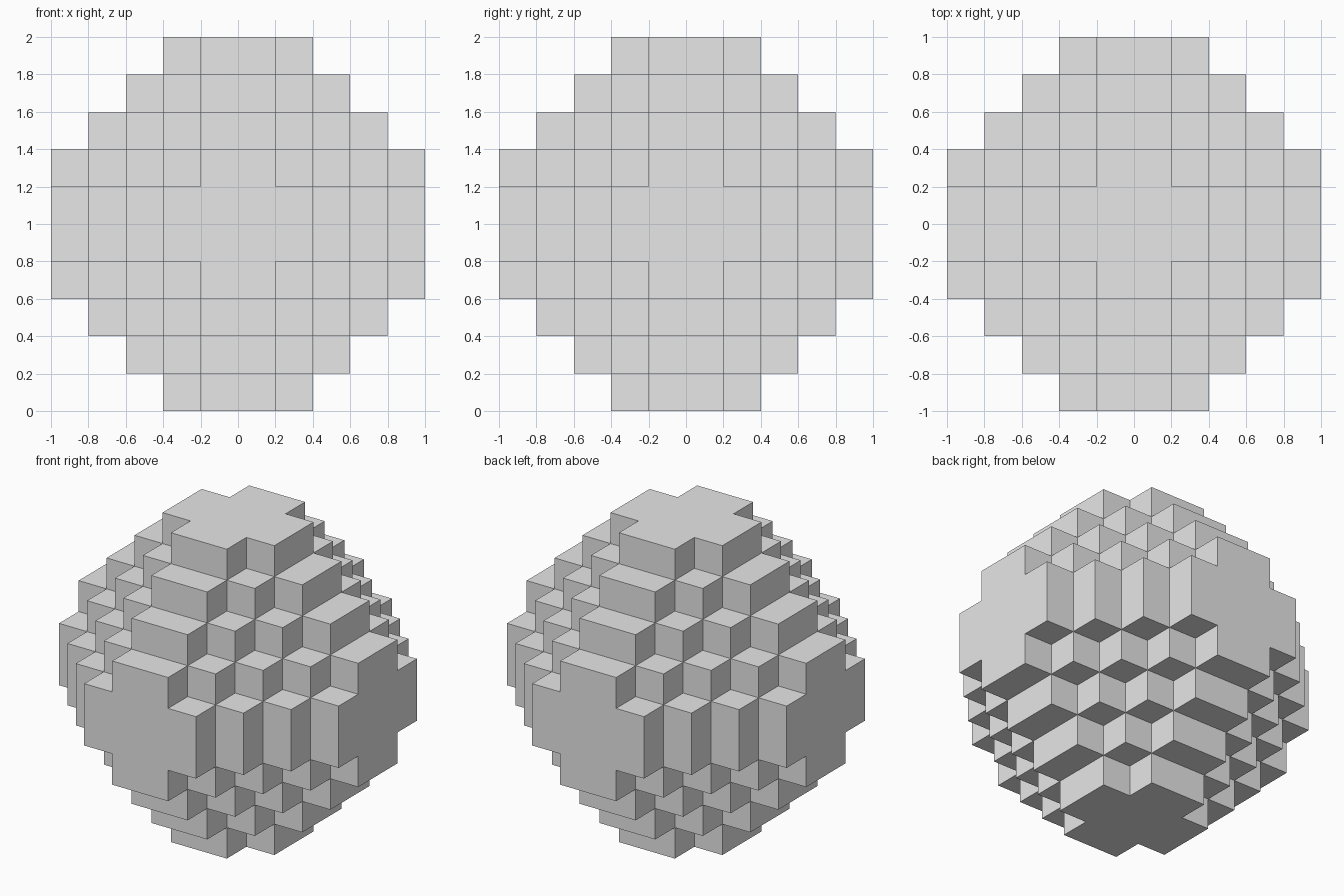
import bpy, bmesh
from mathutils import Vector

CELL = 0.2   # edge length of one cube
HALF = 5     # cubes from the centre to each side

cube = bpy.data.objects.get("Cube")
if cube:
    bpy.data.objects.remove(cube, do_unlink=True)


def filled(cell):
    """Stepped octahedron with its six tips cut flat."""
    steps = [c if c >= 0 else -c - 1 for c in cell]
    return max(steps) < HALF and sum(steps) <= HALF


# Stepped ball: one square wherever a filled cell meets an empty one
bm = bmesh.new()
span = range(-HALF, HALF)
for cell in [(x, y, z) for x in span for y in span for z in span]:
    if not filled(cell):
        continue
    centre = (Vector(cell) + Vector((0.5, 0.5, 0.5))) * CELL
    for axis in range(3):
        for side in (-1, 1):
            neighbour = list(cell)
            neighbour[axis] += side
            if filled(neighbour):
                continue
            corners = []
            for a, b in ((-1, -1), (1, -1), (1, 1), (-1, 1)):
                offset = Vector((0, 0, 0))
                offset[axis] = side
                offset[(axis + 1) % 3] = a * side
                offset[(axis + 2) % 3] = b
                corner = centre + offset * CELL / 2
                corner.z += HALF * CELL
                corners.append(bm.verts.new(corner))
            bm.faces.new(corners)

# Weld the squares and merge those lying in one plane
bmesh.ops.remove_doubles(bm, verts=bm.verts, dist=CELL / 100)
bmesh.ops.recalc_face_normals(bm, faces=bm.faces)
bmesh.ops.dissolve_limit(bm, angle_limit=0.01, verts=bm.verts, edges=bm.edges)

mesh = bpy.data.meshes.new("stepped_ball")
bm.to_mesh(mesh)
bm.free()
ball = bpy.data.objects.new("stepped_ball", mesh)
bpy.context.collection.objects.link(ball)

# Plain light grey
grey = bpy.data.materials.new("light_grey")
grey.use_nodes = True
colour = (0.8, 0.8, 0.8, 1)
grey.diffuse_color = colour
grey.node_tree.nodes["Principled BSDF"].inputs["Base Color"].default_value = colour
mesh.materials.append(grey)
